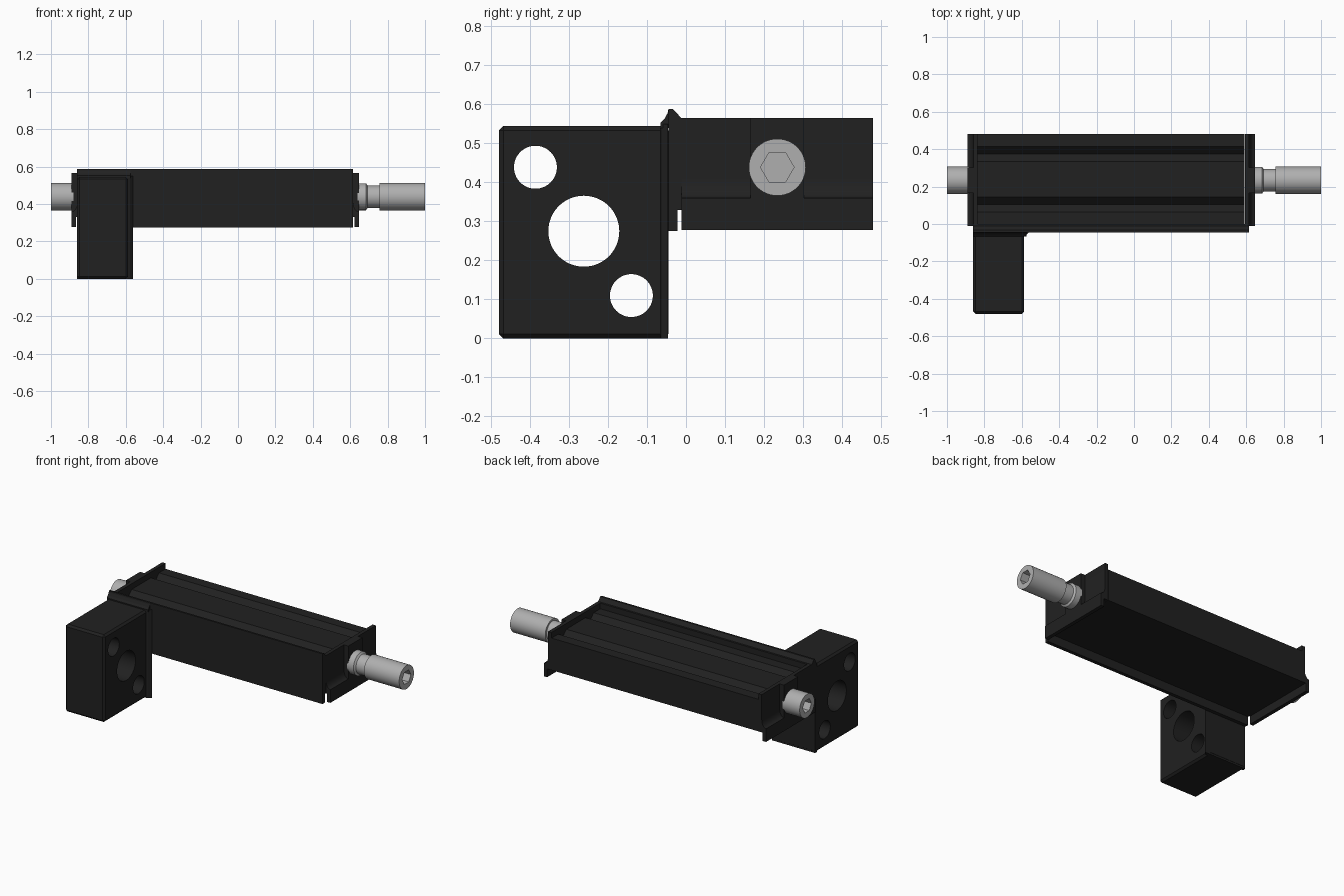
import bpy, bmesh
from math import cos, sin, pi

if "Cube" in bpy.data.objects:
    bpy.data.objects.remove(bpy.data.objects["Cube"])


def material(name, v):
    m = bpy.data.materials.new(name)
    m.diffuse_color = (v, v, v, 1)
    m.use_nodes = True
    m.node_tree.nodes["Principled BSDF"].inputs["Base Color"].default_value = m.diffuse_color
    return m


BLACK = material("black_metal", 0.015)
STEEL = material("steel", 0.43)


def make(name, bm, mat):
    bmesh.ops.recalc_face_normals(bm, faces=bm.faces)
    me = bpy.data.meshes.new(name)
    bm.to_mesh(me)
    bm.free()
    ob = bpy.data.objects.new(name, me)
    bpy.context.collection.objects.link(ob)
    me.materials.append(mat)
    return ob


def prism(name, pts, axis, a, b, mat=BLACK):
    """Extrude a 2D outline from a to b along x (yz), y (xz) or z (xy)."""
    put = {"x": lambda p, t: (t, p[0], p[1]),
           "y": lambda p, t: (p[0], t, p[1]),
           "z": lambda p, t: (p[0], p[1], t)}[axis]
    bm = bmesh.new()
    lo, hi = [[bm.verts.new(put(p, t)) for p in pts] for t in (a, b)]
    bm.faces.new(lo)
    bm.faces.new(hi)
    n = len(pts)
    for i in range(n):
        j = (i + 1) % n
        bm.faces.new((lo[i], lo[j], hi[j], hi[i]))
    return make(name, bm, mat)


def rect(u0, u1, v0, v1):
    return [(u0, v0), (u1, v0), (u1, v1), (u0, v1)]


def lathe(name, prof, cy, cz, n=48, mat=STEEL):
    """Revolve (x, radius) steps about an axis parallel to x."""
    bm = bmesh.new()
    rings = [[bm.verts.new((x, cy + r * cos(2 * pi * i / n), cz + r * sin(2 * pi * i / n)))
              for i in range(n)] for x, r in prof]
    bm.faces.new(rings[0])
    bm.faces.new(rings[-1])
    for p, q in zip(rings, rings[1:]):
        for i in range(n):
            j = (i + 1) % n
            bm.faces.new((p[i], p[j], q[j], q[i]))
    return make(name, bm, mat)


def apply_mod(ob, kind, **settings):
    m = ob.modifiers.new(kind, kind)
    for k, v in settings.items():
        setattr(m, k, v)
    bpy.context.view_layer.objects.active = ob
    bpy.ops.object.modifier_apply(modifier=m.name)


def cut(ob, cutter):
    apply_mod(ob, "BOOLEAN", operation="DIFFERENCE", object=cutter, solver="EXACT")
    bpy.data.objects.remove(cutter)


def smooth(ob):
    bpy.ops.object.select_all(action="DESELECT")
    ob.select_set(True)
    bpy.context.view_layer.objects.active = ob
    bpy.ops.object.shade_smooth_by_angle(angle=0.6)


# Main beam with two V grooves along its top, its floor raised above the cap feet
MID = 0.24
half = [(0.24, 0.33), (0.24, 0.53), (0.175, 0.53), (0.135, 0.49), (0.095, 0.53)]
outline = [(MID + d, z) for d, z in half] + [(MID - d, z) for d, z in reversed(half)]
prism("beam", outline, "x", -0.838, 0.592)

# End caps: thin flange, hollow curve above the hanging foot, raised screw boss
CX = -0.1215
for side, s in (("left", -1), ("right", 1)):
    curve = [(0.7675 - 0.03 * sin(t * pi / 16), 0.41 - 0.05 * cos(t * pi / 16)) for t in range(9)]
    prof = [(0.7145, 0.33), (0.744, 0.33), (0.744, 0.278),
            (0.7675, 0.278)] + curve + [(0.7375, 0.565), (0.7145, 0.565)]
    cap = prism(side + "_end_cap", [(CX + s * u, z) for u, z in prof], "y", -0.012, 0.48)
    smooth(cap)
    x0, x1 = sorted((CX + s * 0.73, CX + s * 0.7675))
    prism(side + "_screw_boss", rect(0.165, 0.303, 0.355, 0.565), "x", x0, x1)

# Front cover strip with its pointed top lip, undercut behind
prism("front_cover", [(-0.045, 0.275), (-0.022, 0.275), (-0.022, 0.33), (0.0, 0.33),
                      (0.0, 0.565), (-0.012, 0.565), (-0.033, 0.588), (-0.045, 0.588)],
      "x", -0.86, 0.615)

# Mounting block with three through holes
block = prism("mounting_block", rect(-0.48, -0.045, 0, 0.545), "x", -0.86, -0.588)
apply_mod(block, "BEVEL", width=0.012, segments=1)
for y, z, r in ((-0.262, 0.275, 0.091), (-0.386, 0.439, 0.055), (-0.14, 0.11, 0.055)):
    cut(block, lathe("hole_cutter", [(-1, r), (-0.5, r)], y, z, 64, BLACK))
smooth(block)

# Flared joints between block and cover
prism("side_flare", [(-0.86, -0.066), (-0.588, -0.066), (-0.578, -0.062), (-0.562, -0.046),
                     (-0.86, -0.046)], "z", 0, 0.55)
prism("top_flare", [(-0.066, 0.54), (-0.066, 0.552), (-0.055, 0.563), (-0.047, 0.578),
                    (-0.045, 0.588), (-0.04, 0.54)], "x", -0.86, -0.575)

# Adjusting screws with hex sockets
AY, AZ = 0.234, 0.439
right = lathe("right_screw", [(0.64, 0.072), (0.684, 0.072), (0.693, 0.06),
                              (0.757, 0.06), (0.757, 0.073), (1.0, 0.073)], AY, AZ)
left = lathe("left_screw", [(-1.0, 0.073), (-0.88, 0.073)], AY, AZ)
cut(right, lathe("hex_cutter", [(0.94, 0.043), (1.1, 0.043)], AY, AZ, 6))
cut(left, lathe("hex_cutter", [(-1.1, 0.043), (-0.94, 0.043)], AY, AZ, 6))
smooth(right)
smooth(left)
